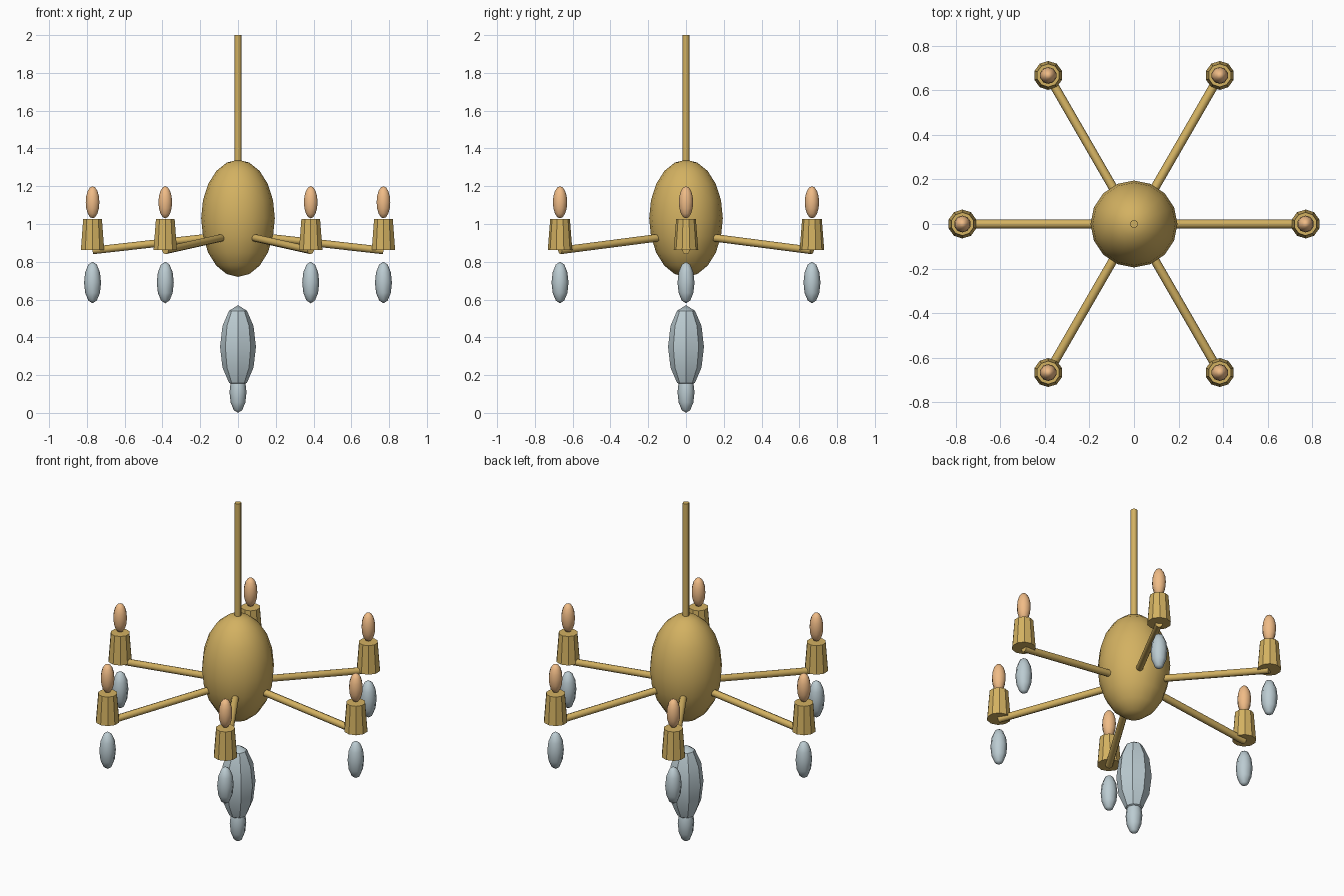
import bpy
from math import cos, sin, pi, radians
from mathutils import Vector

if "Cube" in bpy.data.objects:
    bpy.data.objects.remove(bpy.data.objects["Cube"])


def material(name, rgb):
    m = bpy.data.materials.new(name)
    m.diffuse_color = (*rgb, 1)
    m.use_nodes = True
    m.node_tree.nodes["Principled BSDF"].inputs["Base Color"].default_value = m.diffuse_color
    return m


BRASS = material("brass", (0.65, 0.44, 0.12))
CRYSTAL = material("crystal", (0.50, 0.60, 0.64))
GLOW = material("warm_bulb", (0.87, 0.50, 0.24))


def finish(name, mat, angle):
    ob = bpy.context.object
    ob.name = name
    ob.data.materials.append(mat)
    bpy.ops.object.shade_smooth_by_angle(angle=radians(angle))
    return ob


def ellipsoid(name, loc, r, h, mat, seg, rings, angle=80):
    bpy.ops.mesh.primitive_uv_sphere_add(segments=seg, ring_count=rings, radius=1, location=loc)
    bpy.context.object.scale = (r, r, h)
    bpy.ops.object.transform_apply(location=False, rotation=False, scale=True)
    return finish(name, mat, angle)


def rod(name, a, b, r, mat):
    a, b = Vector(a), Vector(b)
    d = b - a
    bpy.ops.mesh.primitive_cylinder_add(vertices=8, radius=r, depth=d.length, location=(a + b) / 2)
    bpy.context.object.rotation_euler = d.to_track_quat('Z', 'Y').to_euler()
    return finish(name, mat, 50)


# Central stem and body
rod("hanging_rod", (0, 0, 1.25), (0, 0, 2.0), 0.018, BRASS)
ellipsoid("body", (0, 0, 1.03), 0.195, 0.31, BRASS, 16, 10)

# Central pendant with a small drop beneath it
ellipsoid("large_crystal", (0, 0, 0.35), 0.095, 0.22, CRYSTAL, 8, 6, 30)
ellipsoid("bottom_drop", (0, 0, 0.11), 0.045, 0.11, CRYSTAL, 8, 6)

# Six arms, each with cup, bulb and crystal drop
for i in range(6):
    a = i * pi / 3
    c, s = cos(a), sin(a)
    x, y = 0.77 * c, 0.77 * s
    rod(f"arm_{i}", (0.1 * c, 0.1 * s, 0.935), (x, y, 0.86), 0.02, BRASS)
    bpy.ops.mesh.primitive_cone_add(vertices=10, radius1=0.065, radius2=0.052, depth=0.165,
                                    location=(x, y, 0.945))
    finish(f"candle_cup_{i}", BRASS, 30)
    ellipsoid(f"bulb_{i}", (x, y, 1.115), 0.038, 0.085, GLOW, 10, 8)
    ellipsoid(f"crystal_drop_{i}", (x, y, 0.69), 0.045, 0.11, CRYSTAL, 8, 6)
